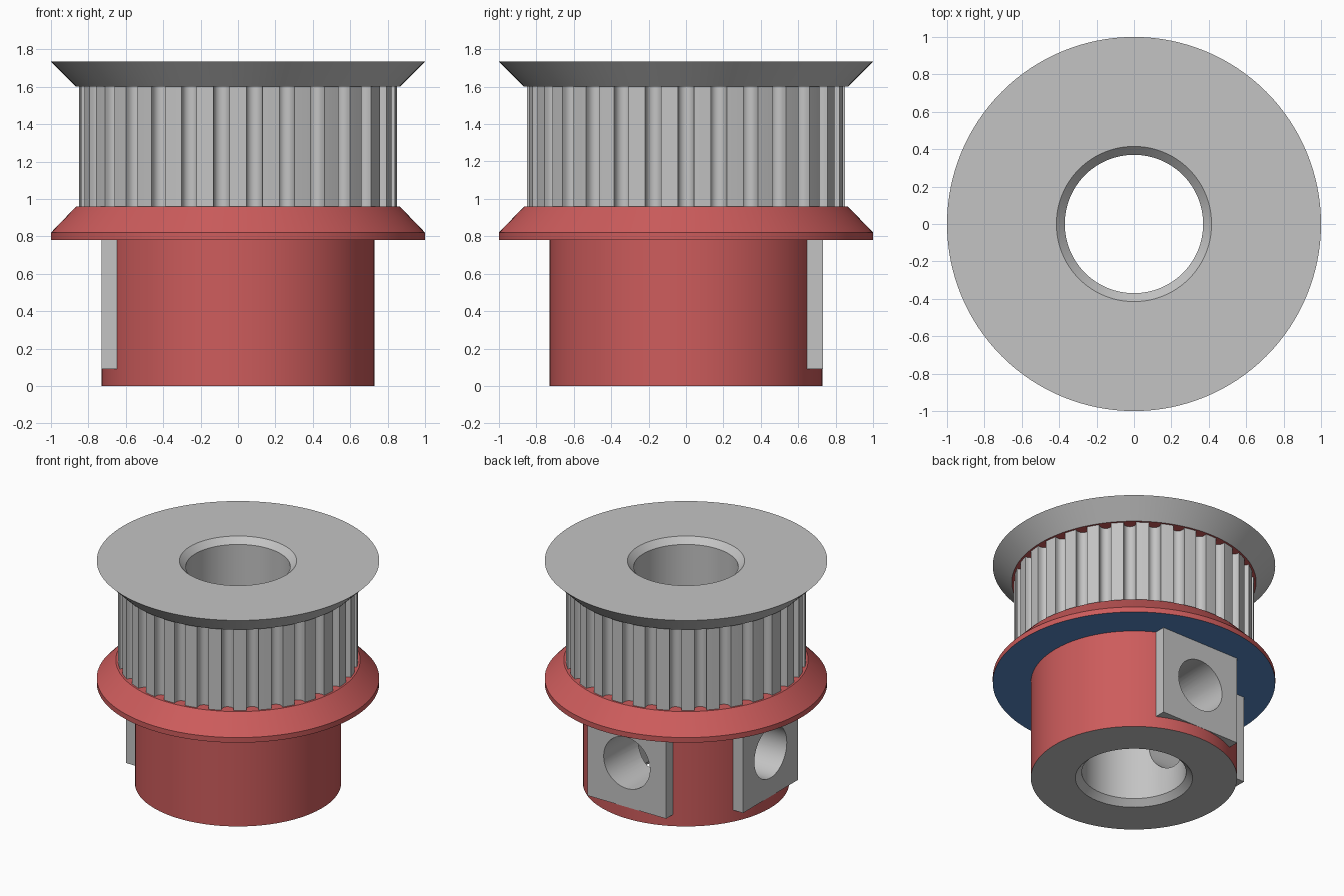
import bpy, bmesh, math
from mathutils import Matrix

if "Cube" in bpy.data.objects:
    bpy.data.objects.remove(bpy.data.objects["Cube"])

RED, GREY, BLUE = 0, 1, 2
MATS = []
for name, col in (("red", (0.61, 0.107, 0.107)),
                  ("light grey", (0.55, 0.55, 0.55)),
                  ("blue", (0.098, 0.25, 0.565))):
    m = bpy.data.materials.new(name)
    m.diffuse_color = (*col, 1)
    m.use_nodes = True
    m.node_tree.nodes["Principled BSDF"].inputs["Base Color"].default_value = m.diffuse_color
    MATS.append(m)


def loft(name, loops, colors):
    """Solid through stacked loops; colors = bottom cap, each band, top cap."""
    bm = bmesh.new()
    rings = [[bm.verts.new(p) for p in loop] for loop in loops]
    bm.faces.new(rings[0][::-1]).material_index = colors[0]
    for a, b, c in zip(rings, rings[1:], colors[1:]):
        for i in range(len(a)):
            j = (i + 1) % len(a)
            bm.faces.new((a[i], a[j], b[j], b[i])).material_index = c
    bm.faces.new(rings[-1]).material_index = colors[-1]
    bmesh.ops.recalc_face_normals(bm, faces=bm.faces)
    me = bpy.data.meshes.new(name)
    bm.to_mesh(me)
    bm.free()
    for m in MATS:
        me.materials.append(m)
    ob = bpy.data.objects.new(name, me)
    bpy.context.collection.objects.link(ob)
    return ob


def turned(name, profile, colors, n=128):
    """Solid of revolution from (radius, z) points."""
    return loft(name, [[(r * math.cos(2 * math.pi * i / n),
                         r * math.sin(2 * math.pi * i / n), z) for i in range(n)]
                       for r, z in profile], colors)


def combine(target, other, operation):
    mod = target.modifiers.new(operation.lower(), 'BOOLEAN')
    mod.operation, mod.solver, mod.object = operation, 'EXACT', other
    bpy.context.view_layer.objects.active = target
    bpy.ops.object.modifier_apply(modifier=mod.name)
    bpy.data.objects.remove(other, do_unlink=True)


# Hub and lower flange
pulley = turned("pulley",
                [(0.73, 0), (0.73, 0.78), (1, 0.78), (1, 0.82), (0.865, 0.96)],
                [GREY, RED, BLUE, RED, RED, RED])

# Toothed belt ring: 30 round-bottomed grooves
TEETH, R, W, WALL = 30, 0.85, 0.043, 0.022
outline = []
for k in range(TEETH):
    a = 2 * math.pi * k / TEETH
    groove = [(R - 0.001, -W)]
    for s in range(9):
        t = math.pi * s / 8
        groove.append((R - WALL - W * math.sin(t), -W * math.cos(t)))
    groove.append((R - 0.001, W))
    outline += [(x * math.cos(a) - y * math.sin(a),
                 x * math.sin(a) + y * math.cos(a)) for x, y in groove]
    mid = a + math.pi / TEETH
    outline.append((R * math.cos(mid), R * math.sin(mid)))
teeth = loft("toothed_ring", [[(x, y, z) for x, y in outline] for z in (0.9, 1.66)],
             [GREY] * 3)
combine(pulley, teeth, 'UNION')

# Upper flange
upper = turned("upper_flange", [(0.865, 1.6), (1, 1.735)], [RED, GREY, GREY])
combine(pulley, upper, 'UNION')

# Set-screw pads on the left and back, each with a radial hole to the bore
for angle in (math.pi / 2, math.pi):
    turn = Matrix.Rotation(angle, 4, 'Z')
    pad = loft("screw_pad", [[(0.5, -0.34, z), (0.731, -0.34, z),
                              (0.731, 0.34, z), (0.5, 0.34, z)] for z in (0.09, 0.8)],
               [GREY] * 3)
    pad.data.transform(turn)
    combine(pulley, pad, 'UNION')
for angle in (math.pi / 2, math.pi):
    hole = turned("screw_hole", [(0.2, 0.1), (0.2, 0.9)], [GREY] * 3, 48)
    hole.data.transform(Matrix.Rotation(angle, 4, 'Z')
                        @ Matrix.Translation((0, 0, 0.435))
                        @ Matrix.Rotation(math.pi / 2, 4, 'Y'))
    combine(pulley, hole, 'DIFFERENCE')

# Shaft bore, chamfered at both ends
bore = turned("bore", [(0.465, -0.05), (0.37, 0.045), (0.37, 1.69), (0.465, 1.785)],
              [GREY] * 5, 96)
combine(pulley, bore, 'DIFFERENCE')

bpy.ops.object.select_all(action='DESELECT')
pulley.select_set(True)
bpy.context.view_layer.objects.active = pulley
bpy.ops.object.shade_smooth_by_angle(angle=math.radians(30))
